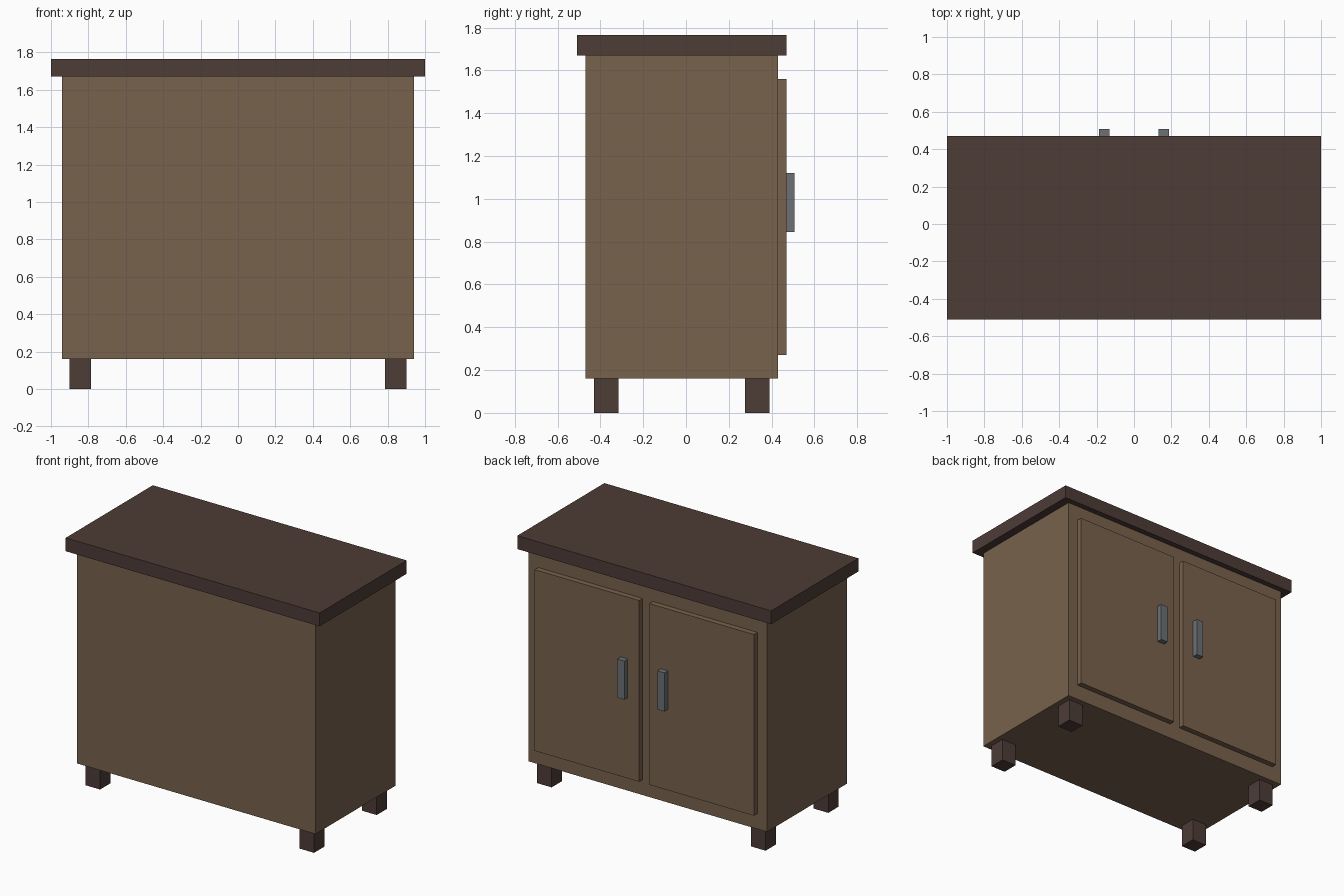
import bpy

default = bpy.data.objects.get("Cube")
if default:
    bpy.data.objects.remove(default, do_unlink=True)


def material(name, color):
    mat = bpy.data.materials.new(name)
    mat.use_nodes = True
    mat.diffuse_color = (*color, 1)
    mat.node_tree.nodes["Principled BSDF"].inputs["Base Color"].default_value = (*color, 1)
    return mat


wood = material("light brown wood", (0.188, 0.122, 0.074))
dark_wood = material("dark brown wood", (0.074, 0.045, 0.037))
metal = material("grey metal", (0.150, 0.165, 0.178))


def box(name, x, y, z, mat):
    """Box spanning the (min, max) ranges on each axis."""
    ranges = (x, y, z)
    bpy.ops.mesh.primitive_cube_add(size=1, location=[(a + b) / 2 for a, b in ranges])
    obj = bpy.context.object
    obj.name = name
    obj.scale = [b - a for a, b in ranges]
    bpy.ops.object.transform_apply(location=False, rotation=False, scale=True)
    obj.data.materials.append(mat)
    return obj


# Cabinet body and overhanging top
box("cabinet_body", (-0.94, 0.94), (-0.47, 0.43), (0.16, 1.67), wood)
box("countertop", (-1, 1), (-0.51, 0.47), (1.67, 1.765), dark_wood)

# Doors, handles and feet, repeated on both sides
for side, s in (("left", 1), ("right", -1)):
    def span(a, b):
        return tuple(sorted((s * a, s * b)))

    box(f"{side}_door", span(0.04, 0.863), (0.43, 0.47), (0.27, 1.56), wood)
    box(f"{side}_handle", span(0.13, 0.186), (0.47, 0.508), (0.845, 1.12), metal)
    for end, y in (("front", (-0.43, -0.315)), ("back", (0.275, 0.39))):
        box(f"{end}_{side}_foot", span(0.785, 0.90), y, (0, 0.16), dark_wood)
